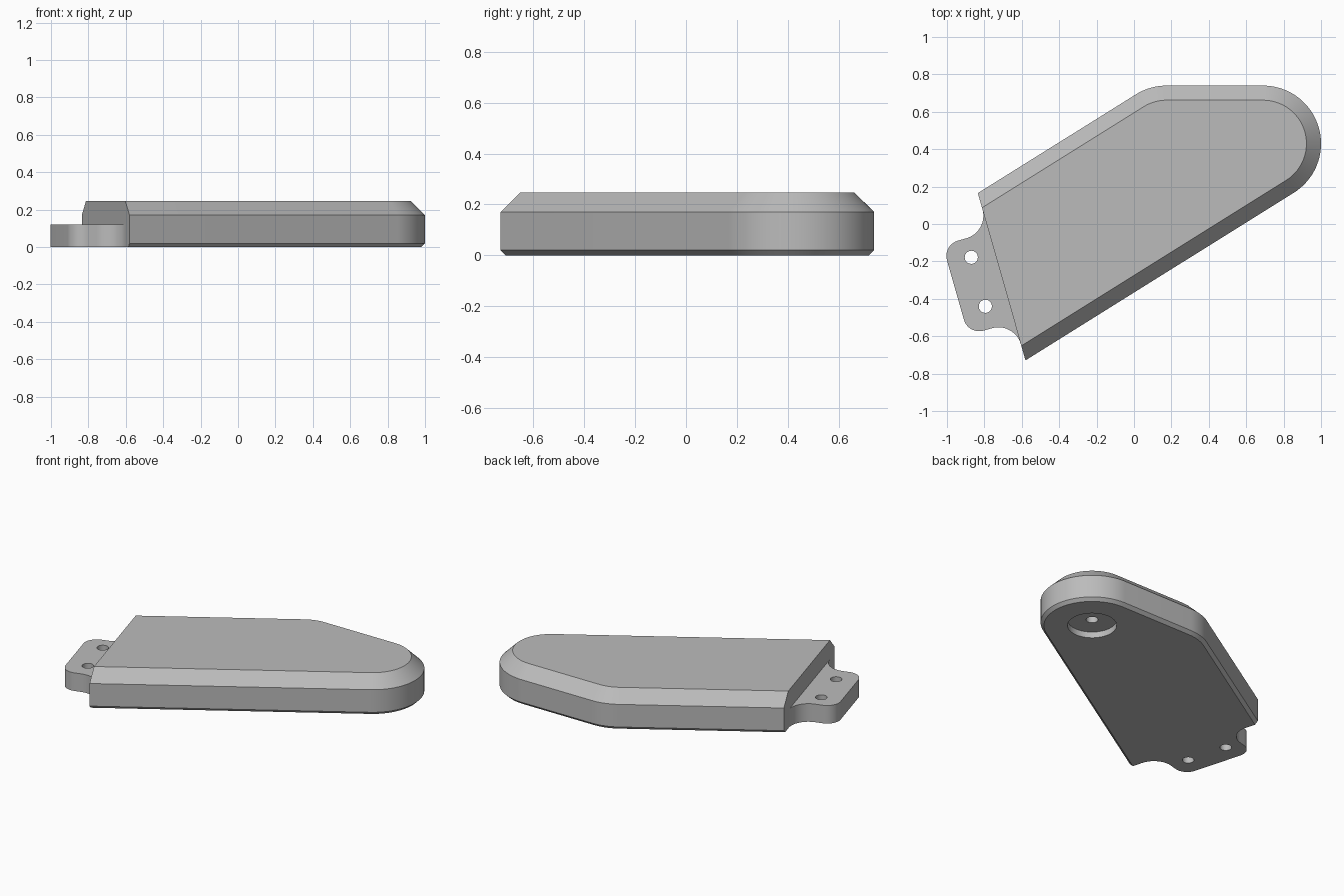
import bpy, bmesh
from math import sin, cos, tan, radians
from mathutils import Vector

cube = bpy.data.objects.get("Cube")
if cube:
    bpy.data.objects.remove(cube, do_unlink=True)

grey = bpy.data.materials.new("plain grey")
grey.use_nodes = True
COLOUR = (0.5, 0.5, 0.5, 1)
grey.diffuse_color = COLOUR
grey.node_tree.nodes["Principled BSDF"].inputs["Base Color"].default_value = COLOUR

# Shared layout: slanted end edge, rounded tip and bend
END_A, END_B = Vector((-0.835, 0.165)), Vector((-0.58, -0.73))
TIP, BEND, RADIUS = Vector((0.69, 0.43)), Vector((0.174, 0.43)), 0.31
SLANT = 32
ALONG = (END_B - END_A).normalized()
OUT = Vector((ALONG.y, -ALONG.x))
MIDDLE = (END_A + END_B) / 2


def arc(centre, r, start, stop, n):
    steps = [radians(start + (stop - start) * i / n) for i in range(n + 1)]
    return [centre + Vector((cos(a), sin(a))) * r for a in steps]


def meet_end(p):
    """Follow the slanted side from p until it reaches the end edge."""
    d = Vector((cos(radians(SLANT)), sin(radians(SLANT))))
    t = (MIDDLE - p).dot(OUT) / d.dot(OUT)
    return p + d * t


def outline(inset):
    r = RADIUS - inset
    tip = arc(TIP, r, SLANT - 90, 90, 40)
    bend = arc(BEND, r, 90, 90 + SLANT, 10)
    return [meet_end(tip[0])] + tip + bend + [meet_end(bend[-1])]


def loft(name, levels):
    """Join equal-length outlines stacked at the given heights."""
    bm = bmesh.new()
    rings = [[bm.verts.new((p.x, p.y, z)) for p in pts] for pts, z in levels]
    n = len(rings[0])
    for low, high in zip(rings, rings[1:]):
        for i in range(n):
            j = (i + 1) % n
            bm.faces.new((low[i], low[j], high[j], high[i]))
    bm.faces.new(rings[0][::-1])
    bm.faces.new(rings[-1])
    bmesh.ops.recalc_face_normals(bm, faces=bm.faces)
    mesh = bpy.data.meshes.new(name)
    bm.to_mesh(mesh)
    bm.free()
    ob = bpy.data.objects.new(name, mesh)
    bpy.context.collection.objects.link(ob)
    mesh.materials.append(grey)
    return ob


def select(ob):
    bpy.ops.object.select_all(action='DESELECT')
    ob.select_set(True)
    bpy.context.view_layer.objects.active = ob


def bore(ob, x, y, r, low, high):
    ring = arc(Vector((x, y)), r, 0, 360, 48)[:-1]
    cutter = loft("hole_cutter", [(ring, low), (ring, high)])
    cutter.hide_render = True
    mod = ob.modifiers.new("hole", 'BOOLEAN')
    mod.operation, mod.solver, mod.object = 'DIFFERENCE', 'EXACT', cutter
    select(ob)
    bpy.ops.object.modifier_apply(modifier=mod.name)
    bpy.data.objects.remove(cutter, do_unlink=True)


# Main body with a wide top chamfer and a narrow bottom chamfer
body = loft("body", [(outline(0.02), 0), (outline(0), 0.02),
                     (outline(0), 0.17), (outline(0.078), 0.247)])

# Round recess under the tip, with a pilot hole in its floor
bore(body, TIP.x, TIP.y, 0.148, -0.1, 0.04)
bore(body, TIP.x, TIP.y, 0.036, -0.1, 0.12)

# Mounting tab: rounded outer corners, flared into the end face
DEPTH, HALF, CORNER, FLARE = 0.257, 0.25, 0.085, 0.125
half = arc(Vector((DEPTH - CORNER, HALF - CORNER)), CORNER, 0, 90, 12)
half += arc(Vector((FLARE, HALF + FLARE)), FLARE, 270, 180, 16)
profile = half + [Vector((p.x, -p.y)) for p in reversed(half)]
tab_outline = [MIDDLE + OUT * p.x + ALONG * p.y for p in profile]
tab = loft("mounting_tab", [(tab_outline, 0), (tab_outline, 0.12)])
for x, y in ((-0.87, -0.178), (-0.795, -0.44)):
    bore(tab, x, y, 0.035, -0.1, 0.3)

# Smooth the curves and keep the edges crisp
for ob in (body, tab):
    select(ob)
    bpy.ops.object.shade_smooth_by_angle(angle=radians(30))
